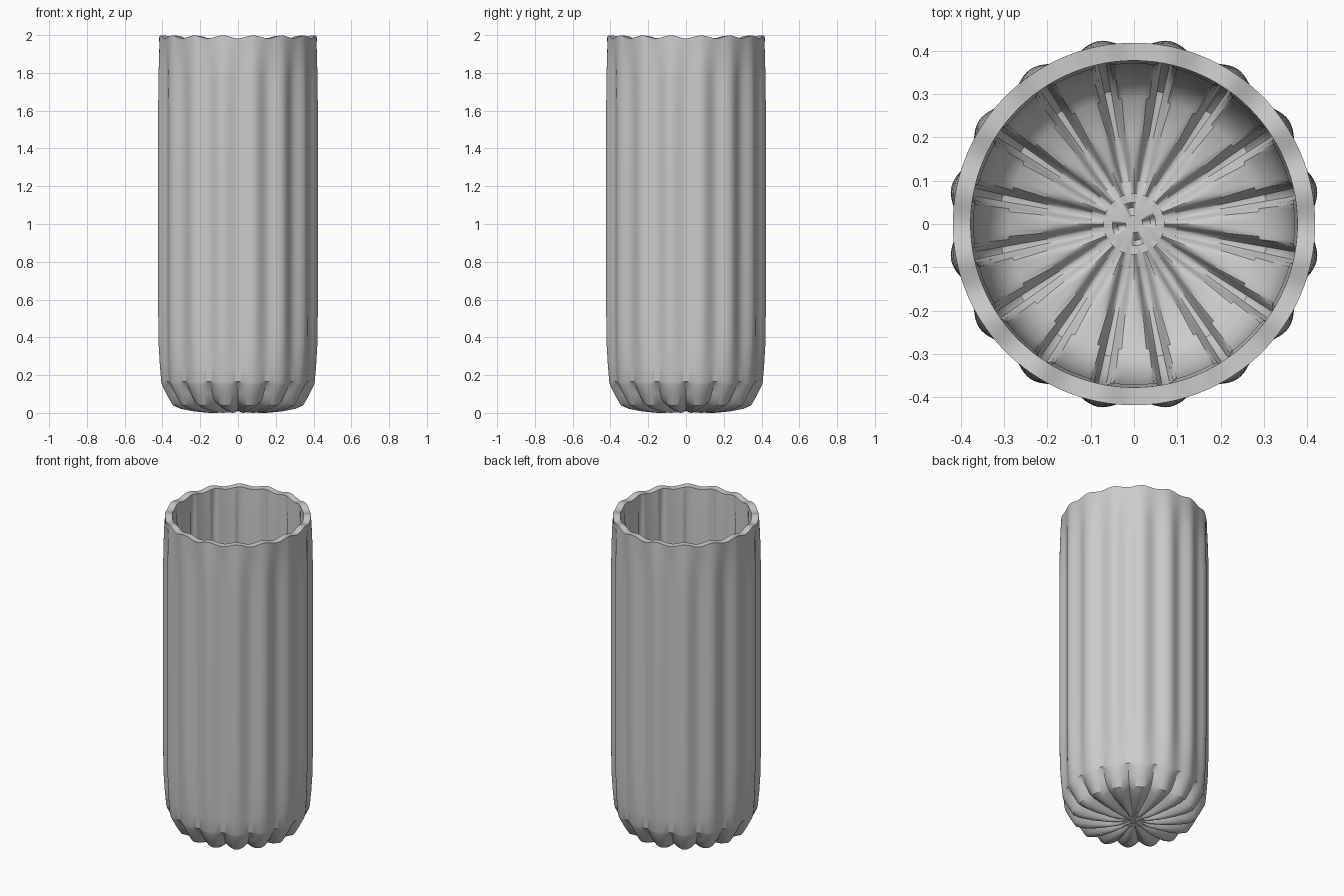
import bpy, bmesh
from math import cos, sin, pi, exp

if "Cube" in bpy.data.objects:
    bpy.data.objects.remove(bpy.data.objects["Cube"])

RIBS, SEG = 16, 256
OFFSET = pi / RIBS          # the first rib sits half a step off the x axis

# Outer rings, centre of base to rim: crest r, crest z, valley r, valley z, sharpness
OUTER = [
    (.02, .012, .02, .014, 1), (.04, .008, .04, .018, 0), (.06, .012, .06, .014, 1),
    (.09, .004, .09, .026, 1), (.15, .002, .15, .029, 1), (.24, .010, .235, .040, 1),
    (.31, .024, .30, .056, 1), (.350, .041, .333, .074, 1), (.38, .092, .358, .112, 1),
    (.408, .148, .388, .160, 1), (.412, .165, .402, .168, 2), (.420, .25, .406, .25, 2),
    (.427, .36, .407, .36, 2), (.430, .55, .407, .55, 2), (.430, 1.60, .407, 1.60, 2),
    (.428, 1.78, .408, 1.78, 2), (.424, 1.90, .412, 1.90, 2), (.418, 2.0, .418, 1.985, 2),
]
# Inner rings, rim down to centre of floor: groove r, groove z, broad ridge r, ridge z
INNER = [
    (.377, 1.998, .377, 1.985, 2), (.384, 1.80, .370, 1.80, 3), (.387, .40, .366, .40, 3),
    (.374, .20, .355, .20, 3), (.350, .115, .325, .135, 3), (.31, .070, .29, .105, 3),
    (.22, .055, .21, .088, 3), (.15, .048, .15, .078, 3), (.10, .046, .10, .068, 3),
    (.07, .058, .07, .060, 3), (.05, .057, .05, .059, 3), (.038, .040, .038, .060, 0),
    (.02, .057, .02, .059, 3),
]


def weight(mode, theta, radius):
    """1 on a rib crest, 0 in a valley."""
    s = abs(cos(RIBS / 2 * (theta - OFFSET)))
    if mode == 0:                       # four small dimples round the centre
        return max(0, cos(4 * (theta - .2))) ** 2
    if mode == 3:                       # narrow inner groove of constant width
        step = 2 * pi / RIBS
        d = (theta - OFFSET + step / 2) % step - step / 2
        return exp(-(radius * d / .016) ** 4)
    return s ** mode


bm = bmesh.new()
rings = []
for r1, z1, r0, z0, mode in OUTER + INNER:
    ring = []
    for i in range(SEG):
        t = 2 * pi * i / SEG
        w = weight(mode, t, r0)
        r, z = r0 + (r1 - r0) * w, z0 + (z1 - z0) * w
        ring.append(bm.verts.new((r * cos(t), r * sin(t), z)))
    rings.append(ring)
for a, b in zip(rings, rings[1:]):
    for i in range(SEG):
        j = (i + 1) % SEG
        bm.faces.new((a[i], a[j], b[j], b[i]))
# close both centres
for ring, z in ((rings[0], .012), (rings[-1], .058)):
    c = bm.verts.new((0, 0, z))
    for i in range(SEG):
        bm.faces.new((ring[i], ring[(i + 1) % SEG], c))
bmesh.ops.recalc_face_normals(bm, faces=bm.faces)
# rest on the ground
low = min(v.co.z for v in bm.verts)
bmesh.ops.translate(bm, verts=bm.verts, vec=(0, 0, -low))

mesh = bpy.data.meshes.new("fluted_tumbler")
bm.to_mesh(mesh)
bm.free()
tumbler = bpy.data.objects.new("fluted_tumbler", mesh)
bpy.context.collection.objects.link(tumbler)
bpy.context.view_layer.objects.active = tumbler
tumbler.select_set(True)
bpy.ops.object.shade_smooth_by_angle(angle=pi / 6)
